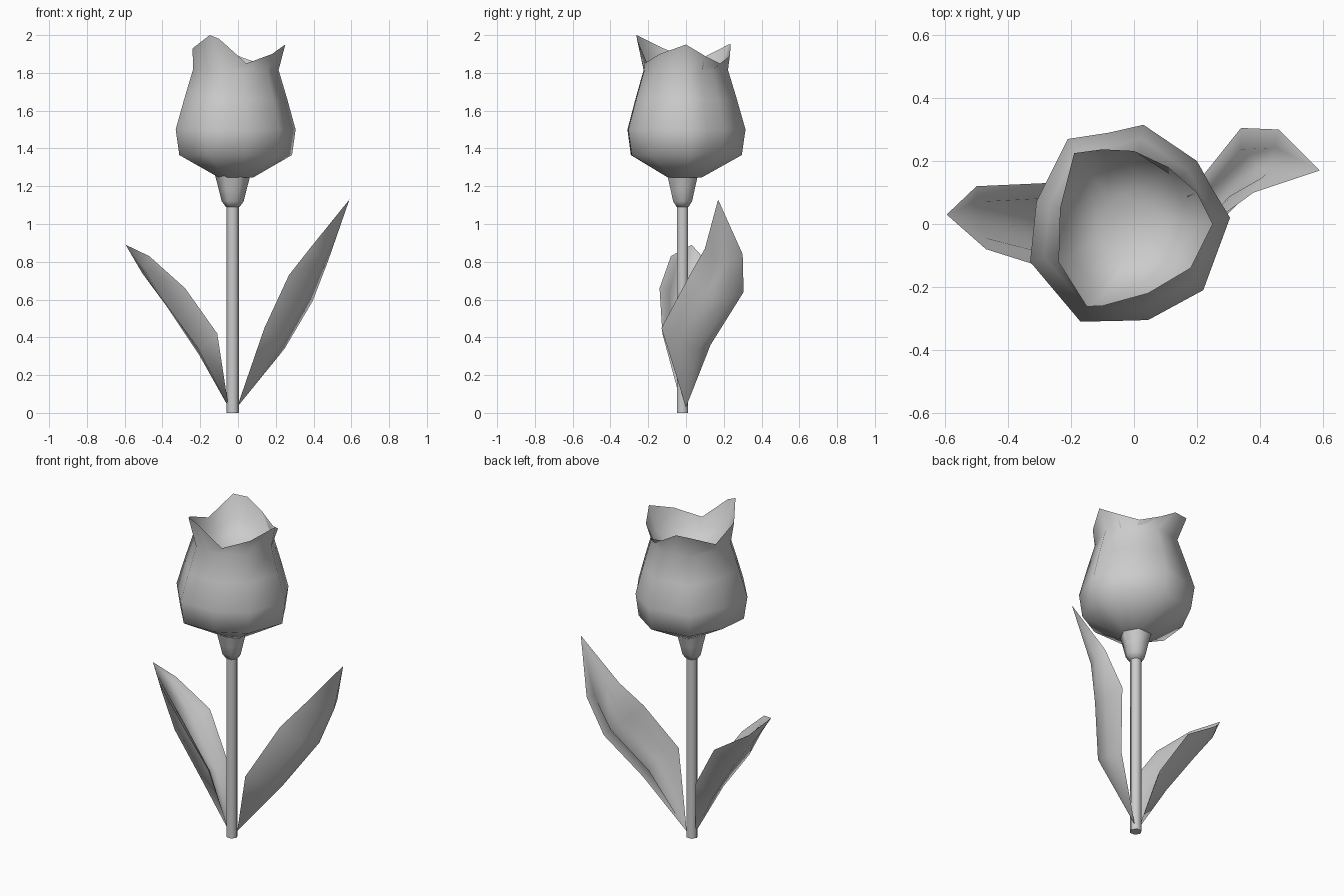
import bpy, math
from mathutils import Vector

if "Cube" in bpy.data.objects:
    bpy.data.objects.remove(bpy.data.objects["Cube"])


def add_mesh(name, verts, faces, angle):
    mesh = bpy.data.meshes.new(name)
    mesh.from_pydata([tuple(v) for v in verts], [], faces)
    mesh.update()
    ob = bpy.data.objects.new(name, mesh)
    bpy.context.collection.objects.link(ob)
    bpy.ops.object.select_all(action='DESELECT')
    ob.select_set(True)
    bpy.context.view_layer.objects.active = ob
    bpy.ops.object.shade_smooth_by_angle(angle=math.radians(angle))
    return ob


def loft(name, rings, angle=75, caps=(True, True)):
    n = len(rings[0])
    verts = [v for r in rings for v in r]
    faces = [(k * n + i, k * n + (i + 1) % n, (k + 1) * n + (i + 1) % n, (k + 1) * n + i)
             for k in range(len(rings) - 1) for i in range(n)]
    if caps[0]:
        faces.append(tuple(reversed(range(n))))
    if caps[1]:
        faces.append(tuple(range(len(verts) - n, len(verts))))
    return add_mesh(name, verts, faces, angle)


AXIS = Vector((-0.028, -0.018, 0))


def circle(r, z, n=6):
    return [AXIS + Vector((r * math.cos(math.tau * i / n), r * math.sin(math.tau * i / n), z))
            for i in range(n)]


# Stem and the flared base of the flower
loft("stem", [circle(0.034, 0), circle(0.034, 1.13)])
loft("flower_base", [circle(0.036, 1.09), circle(0.058, 1.12), circle(0.073, 1.18), circle(0.094, 1.26)])

# Flower cup: widest outline, a rim rising to three petal tips, and a shallow hollow
outline = [(0.305, 0.02), (0.25, 0.11), (0.2, 0.2), (0.03, 0.315), (-0.08, 0.29), (-0.21, 0.27),
           (-0.31, 0.07), (-0.33, -0.12), (-0.17, -0.31), (-0.06, -0.308), (0.045, -0.305), (0.22, -0.21)]
rim = [(0.25, 0.0, 1.95), (0.2, 0.1, 1.89), (0.11, 0.18, 1.85), (0.0, 0.232, 1.89),
       (-0.1, 0.237, 1.95), (-0.19, 0.225, 1.95), (-0.235, 0.05, 1.86), (-0.24, -0.12, 1.93),
       (-0.15, -0.262, 2.0), (-0.1, -0.26, 1.98), (0.045, -0.22, 1.85), (0.18, -0.14, 1.90)]
profile = [(0.28, 1.245), (0.94, 1.365), (1.0, 1.5), (0.86, 1.66), (0.715, 1.815)]


def cup_ring(s, z):
    return [Vector((x * s - 0.01 * (1 - s), y * s - 0.01 * (1 - s), z)) for x, y in outline]


hollow = [Vector((x * 0.82, y * 0.82, 1.79 + (z - 1.85) * 0.3)) for x, y, z in rim]
loft("flower_cup", [cup_ring(*p) for p in profile] + [[Vector(p) for p in rim]]
     + [hollow, cup_ring(0.35, 1.73)], angle=120)


# Leaves: solid blades with a sunken inner panel; sections given as edge, keel, edge
def leaf(name, base, sections, tip, floor):
    n = 8
    verts = [Vector(base)]
    for (a, m, b), depth in zip(sections, (0.45, 0.55, 0.2)):
        a, m, b = Vector(a), Vector(m), Vector(b)
        half = (b - a) * floor / 2
        mid = m.lerp((a + b) / 2, 0.8)
        sunk = mid.lerp(m, depth)
        verts += [a, m - half, m + half, b, mid + half * 1.25, sunk + half, sunk - half, mid - half * 1.25]
    verts.append(Vector(tip))
    last = len(verts) - 1
    faces = []
    for j in range(n):
        i = (j + 1) % n
        faces.append((0, 1 + i, 1 + j))
        for k in range(len(sections) - 1):
            p = 1 + n * k
            faces.append((p + j, p + i, p + n + i, p + n + j))
        faces.append((last - n + j, last - n + i, last))
    add_mesh(name, verts, faces, 100)


leaf("right_leaf", (-0.005, 0.0, 0.03),
     [((0.14, -0.13, 0.45), (0.235, 0.01, 0.36), (0.2, 0.13, 0.36)),
      ((0.27, 0.02, 0.73), (0.38, 0.16, 0.61), (0.34, 0.305, 0.64)),
      ((0.38, 0.1, 0.87), (0.46, 0.2, 0.81), (0.46, 0.30, 0.84))],
     (0.59, 0.17, 1.13), 0.42)
leaf("left_leaf", (-0.05, -0.02, 0.03),
     [((-0.11, -0.125, 0.42), (-0.205, -0.02, 0.32), (-0.12, 0.08, 0.38)),
      ((-0.28, -0.14, 0.66), (-0.38, 0.0, 0.57), (-0.28, 0.13, 0.65)),
      ((-0.47, -0.08, 0.83), (-0.5, 0.02, 0.75), (-0.5, 0.12, 0.79))],
     (-0.595, 0.03, 0.89), 0.5)
